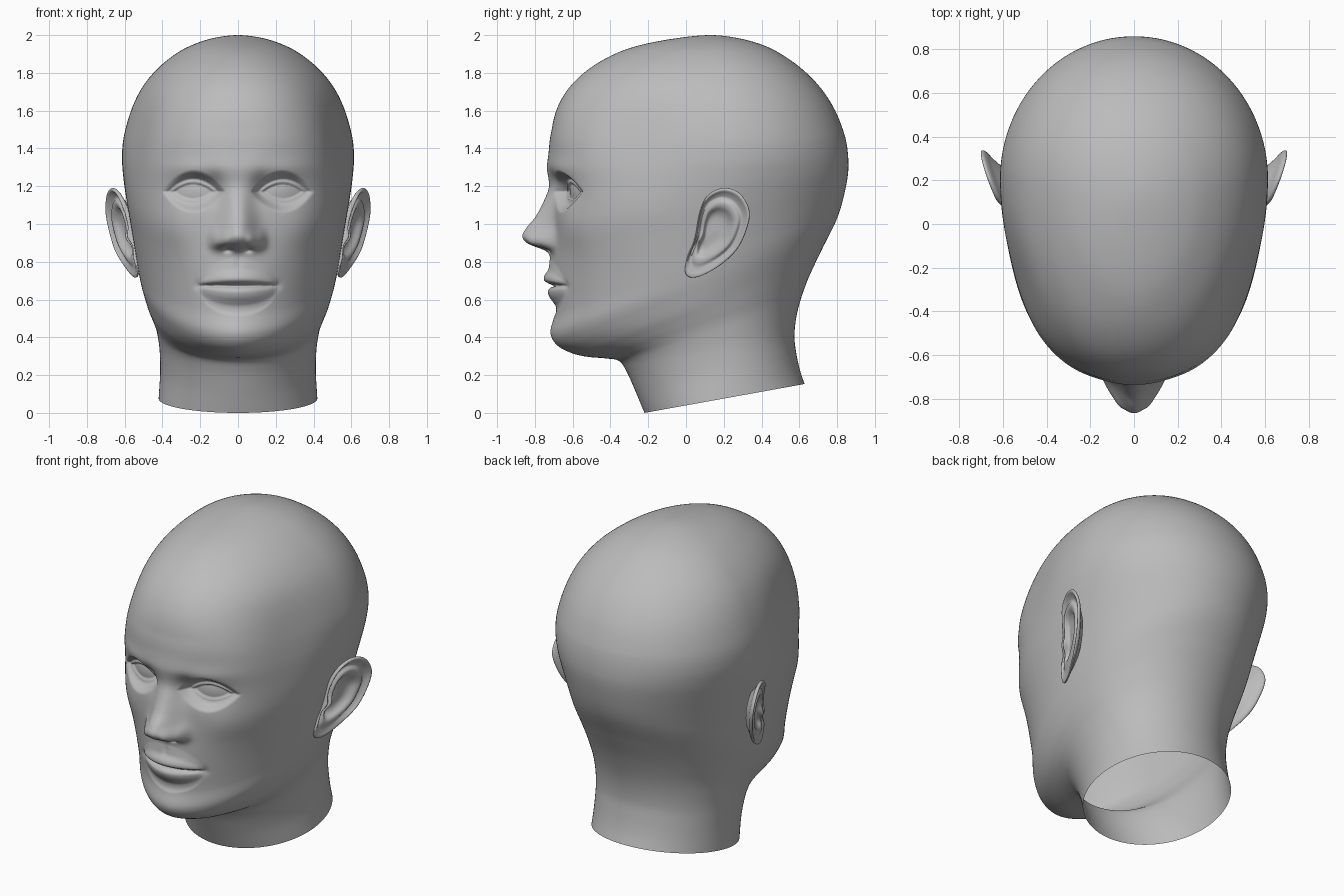
import bpy, bmesh, math

clay = bpy.data.materials.new("clay grey")
clay.diffuse_color = (0.5, 0.5, 0.5, 1)


def curve(keys, t):
    """Smooth interpolation through rows (t, value, value, ...)."""
    if t <= keys[0][0]:
        return keys[0][1:]
    if t >= keys[-1][0]:
        return keys[-1][1:]
    i = 0
    while keys[i + 1][0] < t:
        i += 1
    p1, p2 = keys[i], keys[i + 1]
    p0, p3 = keys[max(i - 1, 0)], keys[min(i + 2, len(keys) - 1)]
    d = p2[0] - p1[0]
    s = (t - p1[0]) / d
    out = []
    for a, b, c, e in zip(p0[1:], p1[1:], p2[1:], p3[1:]):
        m1 = (c - a) / (p2[0] - p0[0]) * d
        m2 = (e - b) / (p3[0] - p1[0]) * d
        out.append((2*s**3 - 3*s*s + 1) * b + (s**3 - 2*s*s + s) * m1
                   + (3*s*s - 2*s**3) * c + (s**3 - s*s) * m2)
    return out


def bump(d, s):
    return math.exp(-(d / s) ** 2)


def step(t, a, b):
    t = min(max((t - a) / (b - a), 0), 1)
    return t * t * (3 - 2 * t)


def make_object(name, verts, faces):
    me = bpy.data.meshes.new(name)
    me.from_pydata(verts, [], faces)
    bm = bmesh.new()
    bm.from_mesh(me)
    bmesh.ops.remove_doubles(bm, verts=bm.verts, dist=1e-5)
    bmesh.ops.recalc_face_normals(bm, faces=bm.faces)
    for f in bm.faces:
        f.smooth = True
    bm.to_mesh(me)
    bm.free()
    me.materials.append(clay)
    ob = bpy.data.objects.new(name, me)
    bpy.context.collection.objects.link(ob)
    return ob


# Tilted rings from neck to face: front y, front z, back z, half width, widest y, front power
LOWER = [(-.22, 0, .153, .42, .20, 2), (-.27, .12, .30, .412, .20, 2),
         (-.315, .22, .42, .415, .18, 2), (-.355, .275, .52, .425, .16, 2),
         (-.42, .288, .62, .438, .14, 1.95), (-.52, .297, .72, .46, .12, 1.88),
         (-.60, .315, .81, .481, .10, 1.85), (-.675, .355, .885, .50, .10, 1.85),
         (-.705, .42, .945, .516, .10, 1.9), (-.692, .53, 1.0, .531, .10, 1.95),
         (-.695, .67, 1.06, .547, .10, 2.02), (-.70, .83, 1.125, .566, .11, 2.15),
         (-.70, 1.0, 1.20, .588, .13, 2.35), (-.70, 1.17, 1.28, .607, .16, 2.4),
         (-.71, 1.32, 1.365, .616, .185, 2.4)]
# Level rings of the skull: front y, height, back y, half width, widest y, front power
UPPER = [(-.715, 1.46, .843, .607, .195, 2.3), (-.687, 1.6, .79, .568, .19, 2.2),
         (-.62, 1.72, .713, .51, .18, 2.15), (-.515, 1.82, .615, .429, .17, 2.1),
         (-.378, 1.90, .503, .331, .15, 2), (-.23, 1.95, .40, .237, .14, 2),
         (-.04, 1.985, .27, .127, .13, 2), (.13, 2.0, .13, 0, .13, 2),
         (.27, 1.985, -.04, -.127, .13, 2)]
# back outline: height, y
BACK = [(.153, .628), (.22, .605), (.31, .585), (.41, .574), (.545, .592), (.70, .643), (.86, .717),
        (1.03, .80), (1.18, .843), (1.31, .86), (1.46, .843), (1.6, .79), (1.72, .713)]
rows = [(yf, zf, curve(BACK, zb)[0], zb, w, yc, n) for yf, zf, zb, w, yc, n in LOWER]
rows += [(yf, z, yb, z, w, yc, n) for yf, z, yb, w, yc, n in UPPER]
RINGS = [(i, *r) for i, r in enumerate(rows)]

# height, nose projection, nose half width
NOSE = [(.76, 0, .1), (.80, .008, .1), (.84, .018, .1), (.862, .045, .095), (.88, .095, .095),
        (.90, .14, .095), (.935, .165, .095), (.98, .144, .09), (1.04, .096, .085), (1.13, .05, .075),
        (1.2, .025, .08), (1.3, .025, .13), (1.4, .01, .2), (1.5, 0, .25)]
# height, lip projection
LIPS = [(.51, 0), (.535, -.008), (.565, -.007), (.585, .004), (.615, .02), (.645, .022),
        (.664, .004), (.672, -.016), (.68, .004), (.70, .034), (.725, .034), (.755, .016),
        (.79, .006), (.82, 0)]


def sculpt(x, y, z):
    """Add the facial features to a point of the plain head."""
    ax = abs(x)
    x *= 1 - .07 * bump(y + .28, .28) * bump(z - 1.45, .28)      # temples
    if y > -.25 or not .28 < z < 1.65:
        return x, y, z
    # nose, wings and nostrils
    h, s = curve(NOSE, z)
    p = h * math.exp(-(ax / s) ** 2.3)
    p += .045 * math.exp(-(abs(ax - .095) / .048) ** 3) * bump(z - .905, .055 if z > .905 else .038)
    p -= .03 * bump(ax - .055, .024) * bump(z - .864, .014)
    # muzzle, lips, mouth corners and chin
    p += .02 * bump(ax, .16) * bump(z - .72, .13)
    d = 1 - (ax / .21) ** 2
    if d > 0:
        k = max(d ** .5, .35)
        p += curve(LIPS, .673 + (z - .673) / k)[0] * d ** (.7 if z > .673 else 1.1)
    p -= .008 * bump(z - .673, .01) * step(ax, .08, .15) * (1 - step(ax, .18, .215))
    p -= .01 * bump(ax - .205, .025) * bump(z - .674, .025)
    p -= .006 * bump(ax, .02) * bump(z - .79, .04)
    p += .012 * bump(ax, .14) * bump(z - .43, .07)
    # cheekbones, brows and sockets
    p += .015 * bump(ax - .36, .12) * bump(z - .98, .12)
    p += .014 * bump(ax - .22, .16) * bump(z - 1.295, .055)
    p -= .032 * bump(ax - .22, .12) * bump(z - 1.18, .07)
    p -= .02 * bump(ax - .125, .045) * bump(z - 1.2, .055)
    y -= p
    # eyeball and lids
    dx, dz = ax - .238, z - 1.172
    q = (dx / .106) ** 2 + abs(dz) / .042
    if q < 2.7:
        ball = -.604 + 2 * dx * dx + 3 * dz * dz + .3 * dx
        lid = ball - (.017 if dz > 0 else .012) * step(q, .9, 1.15)
        if dz > 0:
            lid += .009 * bump(q - 1.6, .17)
        w = step(q, 1.1, 2.7)
        y = lid * (1 - w) + y * w
    return x, y, z


# head: dense loft, finest on the face
N = 320
thetas = [math.pi * (.4 * v + .6 * v ** 3) for v in (2 * i / N - 1 for i in range(N))]
levels = []
for k in range(len(RINGS) - 2):
    m = 24 if 7 <= k < 14 else 9
    levels += [k + j / m for j in range(m)]
verts, faces = [], []
for u in levels:
    yf, zf, yb, zb, w, yc, nf = curve(RINGS, u)
    if zb < 1.46:
        yb = curve(BACK, zb)[0]
    for th in thetas:
        c, s = math.cos(th), math.sin(th)
        n = nf if c > 0 else 2.04
        r = (abs(c) ** n + abs(s) ** n) ** (-1 / n)
        y = yc - c * r * ((yc - yf) if c > 0 else (yb - yc))
        z = zf + (zb - zf) * (y - yf) / (yb - yf)
        verts.append(sculpt(w * s * r, y, z))
for i in range(len(levels) - 1):
    for j in range(N):
        k = (j + 1) % N
        faces.append((i * N + j, i * N + k, i * N + N + k, i * N + N + j))
verts.append((0, .13, 2.0))
top = (len(levels) - 1) * N
faces += [(top + j, top + (j + 1) % N, len(verts) - 1) for j in range(N)]
make_object("head", verts, faces)

# ears: outline in side view, and a relief running from bowl over rim to the back
OUTLINE = [(.2, 1.19), (.285, 1.16), (.335, 1.07), (.32, .97), (.265, .86), (.17, .775), (.06, .72),
           (.0, .735), (.005, .82), (.045, .92), (.072, 1.06), (.115, 1.15)]
count = len(OUTLINE)
LOOP = [(i, *OUTLINE[i % count]) for i in range(-2, count + 3)]
RELIEF = [(0, 0, -.03), (1, .3, -.032), (2, .45, -.022), (3, .57, .0), (4, .68, .003), (5, .78, -.012),
          (6, .87, -.003), (7, .94, .01), (8, .99, .007), (9, 1.0, -.005), (10, .94, -.016),
          (11, .82, -.028), (12, .6, -.06)]
A, S = 96, 48
cy, cz = .14, .96
verts, faces = [], []
for i in range(S + 1):
    r, h = curve(RELIEF, 12 * i / S)
    for j in range(A):
        py, pz = curve(LOOP, count * j / A)
        y, z = cy + r * (py - cy), cz + r * (pz - cz)
        flat = 1 if i > S * .75 else .3 + .7 * step(z, .76, .86)
        x = .577 + .36 * (y - .05) + .12 * (z - .95) + h * flat
        x -= .018 * step(.12 - y, 0, .08) * step(z, .8, .9)
        if i < S * .75:
            x += .02 * bump(y - .065, .03) * bump(z - .93, .035)
        verts.append((x, y, z))
for i in range(S):
    for j in range(A):
        k = (j + 1) % A
        faces.append((i * A + j, i * A + A + j, i * A + A + k, i * A + k))
ears = make_object("ears", verts, faces)
ears.modifiers.new("mirror", 'MIRROR').use_axis = (True, False, False)
